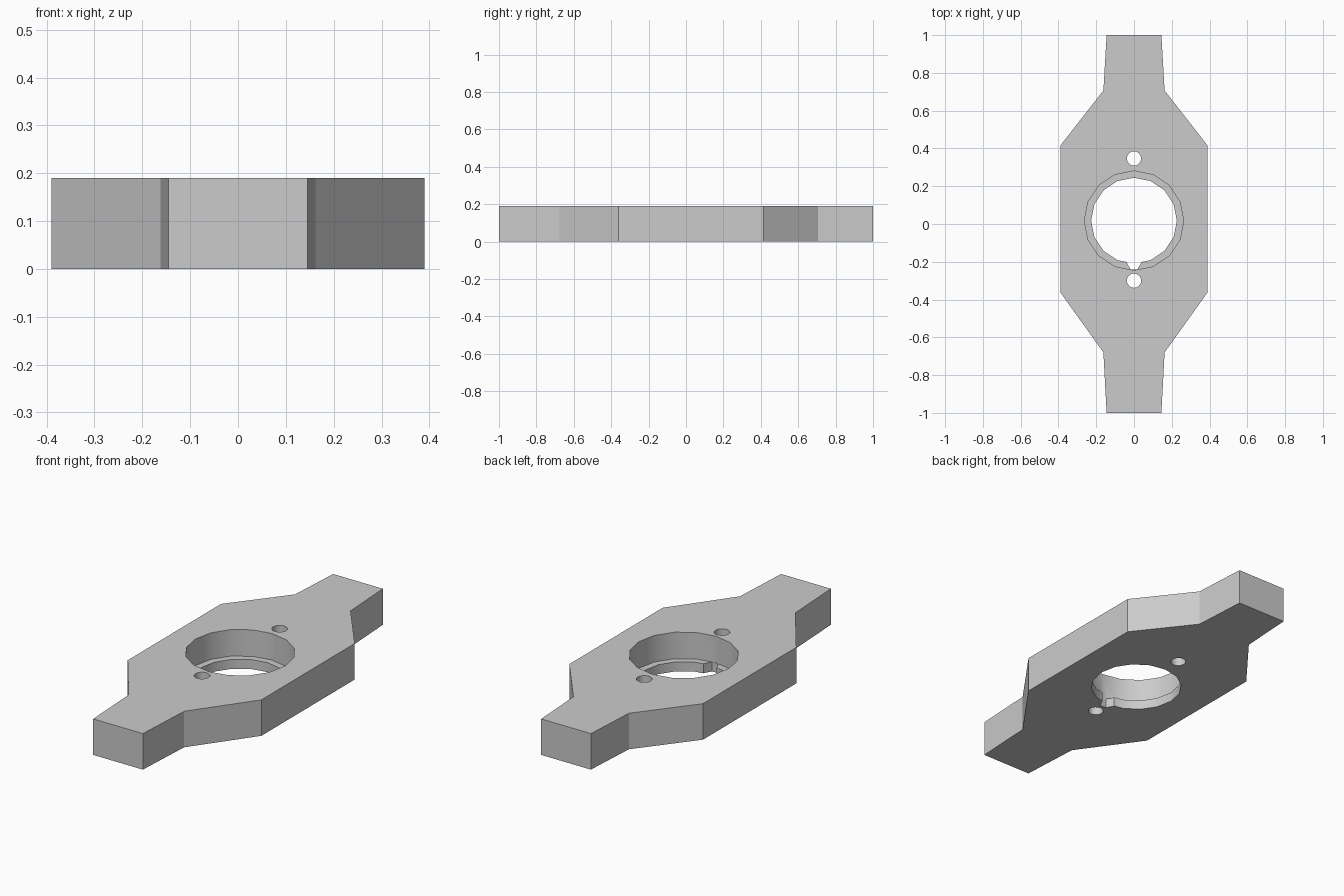
import bpy, bmesh, math

cube = bpy.data.objects.get("Cube")
if cube:
    bpy.data.objects.remove(cube, do_unlink=True)

THICK = 0.19
LIP = 0.05
BORE_Y = 0.018

grey = bpy.data.materials.new("plain grey")
grey.use_nodes = True
grey.diffuse_color = (0.6, 0.6, 0.6, 1)
grey.node_tree.nodes["Principled BSDF"].inputs["Base Color"].default_value = (0.6, 0.6, 0.6, 1)


def prism(name, outline, z0, z1):
    """Extrude a flat outline between two heights."""
    bm = bmesh.new()
    face = bm.faces.new([bm.verts.new((x, y, z0)) for x, y in outline])
    top = bmesh.ops.extrude_face_region(bm, geom=[face])["geom"]
    moved = [v for v in top if isinstance(v, bmesh.types.BMVert)]
    bmesh.ops.translate(bm, vec=(0, 0, z1 - z0), verts=moved)
    bmesh.ops.recalc_face_normals(bm, faces=bm.faces)
    mesh = bpy.data.meshes.new(name)
    bm.to_mesh(mesh)
    bm.free()
    mesh.materials.append(grey)
    obj = bpy.data.objects.new(name, mesh)
    bpy.context.collection.objects.link(obj)
    return obj


def circle(y, radius, sides=16):
    angles = [math.tau * i / sides for i in range(sides)]
    return [(radius * math.cos(a), y + radius * math.sin(a)) for a in angles]


def mirrored(half):
    return half + [(-x, y) for x, y in reversed(half)]


# Plate with a tapered arm at each end
plate = prism("mounting_plate", mirrored([
    (0.145, 1), (0.162, 0.707), (0.39, 0.415),
    (0.39, -0.362), (0.162, -0.68), (0.145, -1)]), 0, THICK)

# Stepped bore, locating notch in its lip, and two screw holes
cutters = [
    prism("bore_cutter", circle(BORE_Y, 0.263), LIP, THICK + 0.1),
    prism("lip_cutter", circle(BORE_Y, 0.227), -0.1, LIP + 0.05),
    prism("notch_cutter", mirrored([(0.045, -0.18), (0.035, -0.21), (0.018, -0.242)]), -0.1, LIP + 0.03),
    prism("back_hole_cutter", circle(0.347, 0.038), -0.1, THICK + 0.1),
    prism("front_hole_cutter", circle(-0.3, 0.038), -0.1, THICK + 0.1),
]

bpy.ops.object.select_all(action="DESELECT")
bpy.context.view_layer.objects.active = plate
plate.select_set(True)
for cutter in cutters:
    cutter.hide_render = True
    mod = plate.modifiers.new(cutter.name, "BOOLEAN")
    mod.operation = "DIFFERENCE"
    mod.solver = "EXACT"
    mod.object = cutter
    bpy.ops.object.modifier_apply(modifier=mod.name)
    bpy.data.objects.remove(cutter, do_unlink=True)

# Round walls smooth, corners crisp
bpy.ops.object.shade_smooth_by_angle(angle=math.radians(30))
